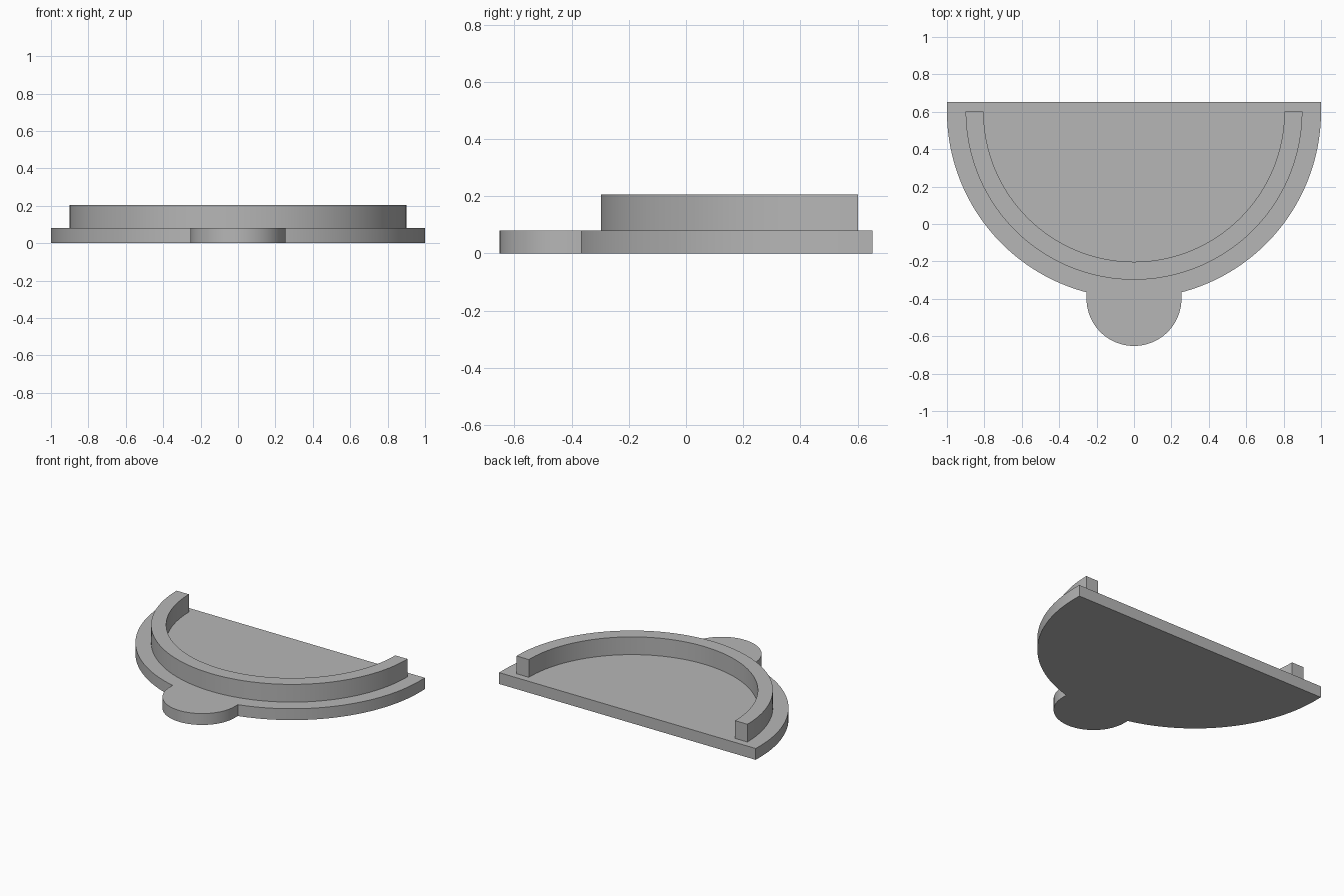
import bpy, bmesh
from math import radians, degrees, asin, cos, sin

if "Cube" in bpy.data.objects:
    bpy.data.objects.remove(bpy.data.objects["Cube"], do_unlink=True)

CENTRE_Y = 0.602     # shared centre of plate and rim arcs
BACK_Y = 0.652
PLATE_R, PLATE_H = 1.0, 0.08
RIM_OUT, RIM_IN, RIM_TOP = 0.9, 0.804, 0.205
TAB_R = 0.254

grey = bpy.data.materials.new("plain grey")
grey.use_nodes = True
colour = (0.47, 0.47, 0.47, 1)
grey.diffuse_color = colour
grey.node_tree.nodes["Principled BSDF"].inputs["Base Color"].default_value = colour


def arc(cy, radius, start, end, steps):
    """Points on an arc centred on x = 0, angles in degrees."""
    angles = [radians(start + (end - start) * i / steps) for i in range(steps + 1)]
    return [(radius * cos(a), cy + radius * sin(a)) for a in angles]


def extrude_outline(name, outline, bottom, top):
    """Solid prism from a closed counter-clockwise outline."""
    bm = bmesh.new()
    face = bm.faces.new([bm.verts.new((x, y, bottom)) for x, y in outline])
    result = bmesh.ops.extrude_face_region(bm, geom=[face], use_keep_orig=True)
    raised = [v for v in result["geom"] if isinstance(v, bmesh.types.BMVert)]
    bmesh.ops.translate(bm, verts=raised, vec=(0, 0, top - bottom))
    bmesh.ops.recalc_face_normals(bm, faces=bm.faces)
    mesh = bpy.data.meshes.new(name)
    bm.to_mesh(mesh)
    bm.free()
    mesh.materials.append(grey)
    obj = bpy.data.objects.new(name, mesh)
    bpy.context.collection.objects.link(obj)
    bpy.ops.object.select_all(action="DESELECT")
    obj.select_set(True)
    bpy.context.view_layer.objects.active = obj
    bpy.ops.object.shade_smooth_by_angle(angle=radians(30))
    return obj


# Half-round base plate with a rounded finger tab at the front
gap = degrees(asin(TAB_R / PLATE_R))
plate = arc(CENTRE_Y, PLATE_R, 180, 270 - gap, 48)
plate += arc(CENTRE_Y - PLATE_R, TAB_R, 180, 360, 48)
plate += arc(CENTRE_Y, PLATE_R, 270 + gap, 360, 48)
plate += [(PLATE_R, BACK_Y), (-PLATE_R, BACK_Y)]
extrude_outline("base_plate_with_tab", plate, 0, PLATE_H)

# Raised half-ring rim standing on the plate
rim = arc(CENTRE_Y, RIM_OUT, 180, 360, 96) + arc(CENTRE_Y, RIM_IN, 360, 180, 96)
extrude_outline("raised_rim", rim, PLATE_H, RIM_TOP)
